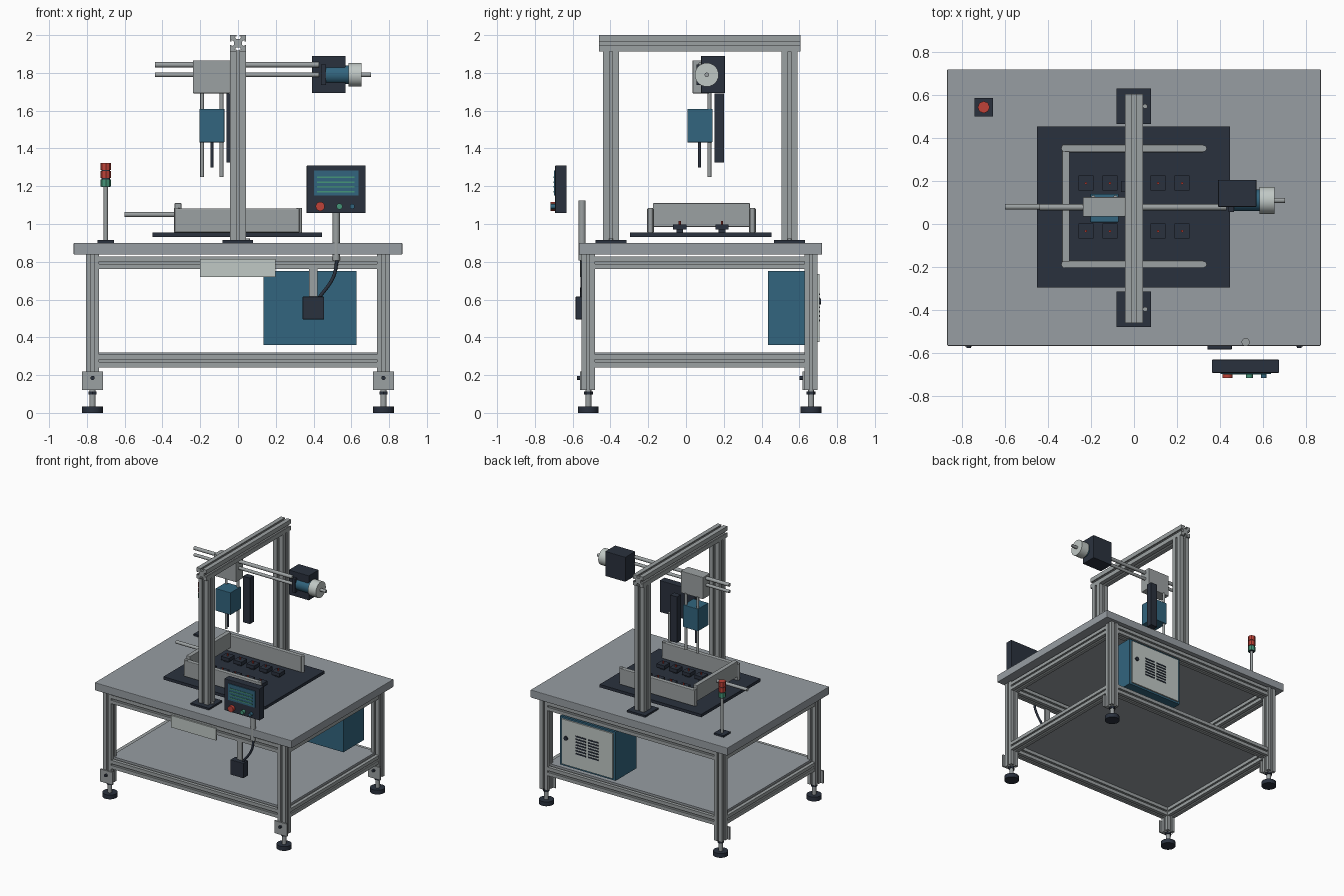
import bpy, bmesh, math
from mathutils import Vector, Matrix

if "Cube" in bpy.data.objects:
    bpy.data.objects.remove(bpy.data.objects["Cube"])


def material(name, rgb):
    m = bpy.data.materials.new(name)
    m.use_nodes = True
    m.diffuse_color = (*rgb, 1)
    m.node_tree.nodes["Principled BSDF"].inputs["Base Color"].default_value = (*rgb, 1)
    return m


STEEL = material("brushed steel", (.31, .34, .365))
ALU = material("aluminium", (.33, .355, .36))
DARK = material("dark slate", (.023, .031, .048))
BLUE = material("petrol blue", (.032, .13, .21))
PALE = material("pale enamel", (.53, .58, .56))
RED = material("signal red", (.52, .055, .04))
GREEN = material("signal green", (.06, .30, .19))


def finish(name, bm, mat):
    bmesh.ops.recalc_face_normals(bm, faces=bm.faces)
    me = bpy.data.meshes.new(name)
    bm.to_mesh(me)
    bm.free()
    ob = bpy.data.objects.new(name, me)
    bpy.context.collection.objects.link(ob)
    me.materials.append(mat)
    return ob


def box(name, xs, ys, zs, mat, bevel=0):
    bm = bmesh.new()
    bmesh.ops.create_cube(bm, size=1)
    for v in bm.verts:
        v.co = [a[0] if c < 0 else a[1] for c, a in zip(v.co, (xs, ys, zs))]
    ob = finish(name, bm, mat)
    if bevel:
        mod = ob.modifiers.new("Bevel", "BEVEL")
        mod.width, mod.segments = bevel, 2
    return ob


def along(start, end):
    a, b = Vector(start), Vector(end)
    turn = (b - a).to_track_quat("Z", "Y").to_matrix().to_4x4()
    return Matrix.Translation(a) @ turn, (b - a).length


def rod(name, start, end, r, mat, sides=20):
    mtx, length = along(start, end)
    bm = bmesh.new()
    bmesh.ops.create_cone(bm, cap_ends=True, segments=sides, radius1=r, radius2=r, depth=length,
                          matrix=mtx @ Matrix.Translation((0, 0, length / 2)))
    for f in bm.faces:
        f.smooth = sides > 8 and len(f.verts) == 4
    for e in bm.edges:
        e.smooth = not any(len(f.verts) > 4 for f in e.link_faces)
    return finish(name, bm, mat)


def extrusion(name, start, end, size):
    # T-slot bar: one side of the profile turned four times
    h = size / 2
    side = [(-1, 1), (-.2, 1), (-.2, .8), (-.42, .8), (-.2, .5),
            (.2, .5), (.42, .8), (.2, .8), (.2, 1)]
    mtx, length = along(start, end)
    bm = bmesh.new()
    pts = []
    for k in range(4):
        spin = Matrix.Rotation(-k * math.pi / 2, 4, "Z")
        pts += [spin @ Vector((x * h, y * h, 0)) for x, y in side]
    face = bm.faces.new([bm.verts.new(p) for p in pts])
    top = bmesh.ops.extrude_face_region(bm, geom=[face])["geom"]
    bmesh.ops.translate(bm, vec=(0, 0, length),
                        verts=[g for g in top if isinstance(g, bmesh.types.BMVert)])
    bm.transform(mtx)
    return finish(name, bm, ALU)


# Table and shelf
LX, FRONT, BACK = .77, -.517, .662
box("table_top", (-.87, .87), (-.567, .72), (.838, .9), STEEL, .004)
box("lower_shelf", (-.765, .765), (FRONT + .005, BACK - .005), (.308, .32), STEEL)

# Legs, mounting plates and levelling feet
for sx, side in ((-1, "right"), (1, "left")):
    for y, end in ((FRONT, "front"), (BACK, "back")):
        tag, x = f"{end}_{side}", sx * LX
        extrusion("leg_" + tag, (x, y, .12), (x, y, .838), .07)
        box("leg_plate_" + tag, (x - .055, x + .055), (y - .045, y - .033), (.12, .22), ALU)
        rod("plate_bolt_" + tag, (x, y - .06, .185), (x, y - .044, .185), .011, DARK)
        rod("foot_stem_" + tag, (x, y, .02), (x, y, .13), .016, ALU)
        rod("foot_nut_" + tag, (x, y, .098), (x, y, .113), .024, DARK, 6)
        rod("foot_pad_" + tag, (x, y, 0), (x, y, .034), .055, DARK, 24)
    for z, level in ((.795, "upper"), (.275, "lower")):
        extrusion(f"{level}_{side}_rail", (sx * LX, FRONT + .035, z), (sx * LX, BACK - .035, z), .068)
for z, level in ((.795, "upper"), (.275, "lower")):
    for y, end in ((FRONT, "front"), (BACK, "back")):
        extrusion(f"{level}_{end}_rail", (.035 - LX, y, z), (LX - .035, y, z), .068)

# Gantry frame
for y, end in ((-.397, "front"), (.548, "back")):
    box(f"gantry_foot_{end}", (-.082, .08), (y - .083, y + .083), (.9, .914), DARK)
    extrusion(f"gantry_post_{end}", (0, y, .91), (0, y, 1.918), .086)
    rod(f"gantry_foot_bolt_{end}", (.052, y, .91), (.052, y, .924), .011, ALU)
extrusion("gantry_beam", (0, -.46, 1.957), (0, .605, 1.957), .086)

# Work plate with walls and push rod
box("work_plate", (-.452, .446), (-.296, .453), (.932, .955), DARK)
for y, end in ((-.188, "front"), (.352, "back")):
    box(f"tray_wall_{end}", (-.335, .325), (y - .018, y + .018), (.955, 1.083), ALU, .005)
    for x in (-.325, .325):
        rod(f"tray_wall_screw_{end}", (x, y, .955), (x, y, 1.086), .014, ALU)
box("tray_wall_right", (-.335, -.3), (-.175, .338), (.985, 1.11), ALU, .003)
rod("push_rod", (-.6, .08, 1.05), (-.3, .08, 1.05), .013, ALU)

# Holding blocks with red markers
for i in range(5):
    for y in (-.033, .19):
        x = (i - 2) * .112
        box("block_base", (x - .018, x + .018), (y - .018, y + .018), (.954, .975), DARK)
        box("holding_block", (x - .035, x + .035), (y - .035, y + .035), (.97, .998), DARK)
        rod("block_marker", (x, y, .997), (x, y, 1.015), .006, RED, 8)

# Cross rods, carriage and tool head
rod("upper_cross_rod", (-.44, .078, 1.843), (.43, .078, 1.843), .014, ALU)
rod("lower_cross_rod", (-.44, .078, 1.79), (.43, .078, 1.79), .012, ALU)
box("carriage", (-.238, -.042), (.035, .125), (1.692, 1.866), ALU, .003)
for x in (-.19, -.087):
    rod("tool_guide_rod", (x, .124, 1.25), (x, .124, 1.7), .01, ALU)
box("tool_head", (-.204, -.072), (.008, .14), (1.432, 1.61), BLUE, .003)
rod("tool_tip", (-.138, .072, 1.3), (-.138, .072, 1.44), .008, DARK)
box("lift_column", (-.06, .0), (.15, .2), (1.325, 1.692), DARK)

# Drive motor
MY, MZ = .11, 1.79
box("motor_mount", (.392, .57), (.08, .206), (1.693, 1.89), DARK, .003)
box("motor_flange", (.44, .465), (.055, .16), (1.735, 1.845), DARK)
rod("motor_body", (.46, MY, MZ), (.59, MY, MZ), .05, BLUE, 28)
rod("motor_cap", (.585, MY, MZ), (.655, MY, MZ), .063, PALE, 28)
rod("motor_shaft", (.65, MY, MZ), (.703, MY, MZ), .012, ALU)

# Control panel on its post
rod("panel_post", (.52, -.55, .808), (.52, -.55, 1.125), .019, ALU)
box("panel_case", (.363, .676), (-.693, -.632), (1.057, 1.31), DARK, .004)
box("panel_screen", (.402, .638), (-.699, -.69), (1.152, 1.283), BLUE)
for i in range(4):
    z = 1.172 + i * .025
    box("screen_line", (.417, .617), (-.702, -.697), (z - .004, z + .004), GREEN)
for x, r, mat in ((.435, .024, RED), (.537, .016, GREEN), (.605, .013, BLUE)):
    rod("panel_button", (x, -.718, 1.093), (x, -.69, 1.093), r, mat)

# Hanging switch box and cable
box("switch_bracket", (.375, .421), (-.55, -.535), (.61, .765), ALU)
box("switch_box", (.342, .456), (-.584, -.522), (.495, .615), DARK, .003)
curve = bpy.data.curves.new("switch_cable", "CURVE")
curve.dimensions, curve.bevel_depth = "3D", .009
spline = curve.splines.new("BEZIER")
path = [(.525, -.55, .81), (.505, -.55, .72), (.43, -.552, .61)]
spline.bezier_points.add(len(path) - 1)
for p, co in zip(spline.bezier_points, path):
    p.co = co
    p.handle_left_type = p.handle_right_type = "AUTO"
curve.materials.append(DARK)
bpy.context.collection.objects.link(bpy.data.objects.new("switch_cable", curve))

# Front cover plate
box("front_cover", (-.2, .198), (-.562, -.55), (.72, .815), PALE)

# Electrical cabinet with vented door
box("cabinet", (.135, .627), (.435, .695), (.36, .75), BLUE)
box("cabinet_door", (.155, .607), (.69, .706), (.375, .735), PALE)
rod("door_lock", (.565, .7, .59), (.565, .716, .59), .016, DARK)
for col in (.325, .435):
    for i in range(7):
        z = .49 + i * .023
        box("door_vent", (col - .045, col + .045), (.704, .71), (z - .005, z + .005), DARK)

# Signal tower
SX, SY = -.7, .544
box("signal_base", (SX - .043, SX + .043), (SY - .043, SY + .043), (.9, .914), DARK)
rod("signal_pole", (SX, SY, .91), (SX, SY, 1.2), .011, ALU)
rod("signal_core", (SX, SY, 1.195), (SX, SY, 1.32), .022, DARK)
for z, mat in ((1.198, GREEN), (1.243, RED), (1.286, RED)):
    rod("signal_lamp", (SX, SY, z), (SX, SY, z + .038), .028, mat, 8)
